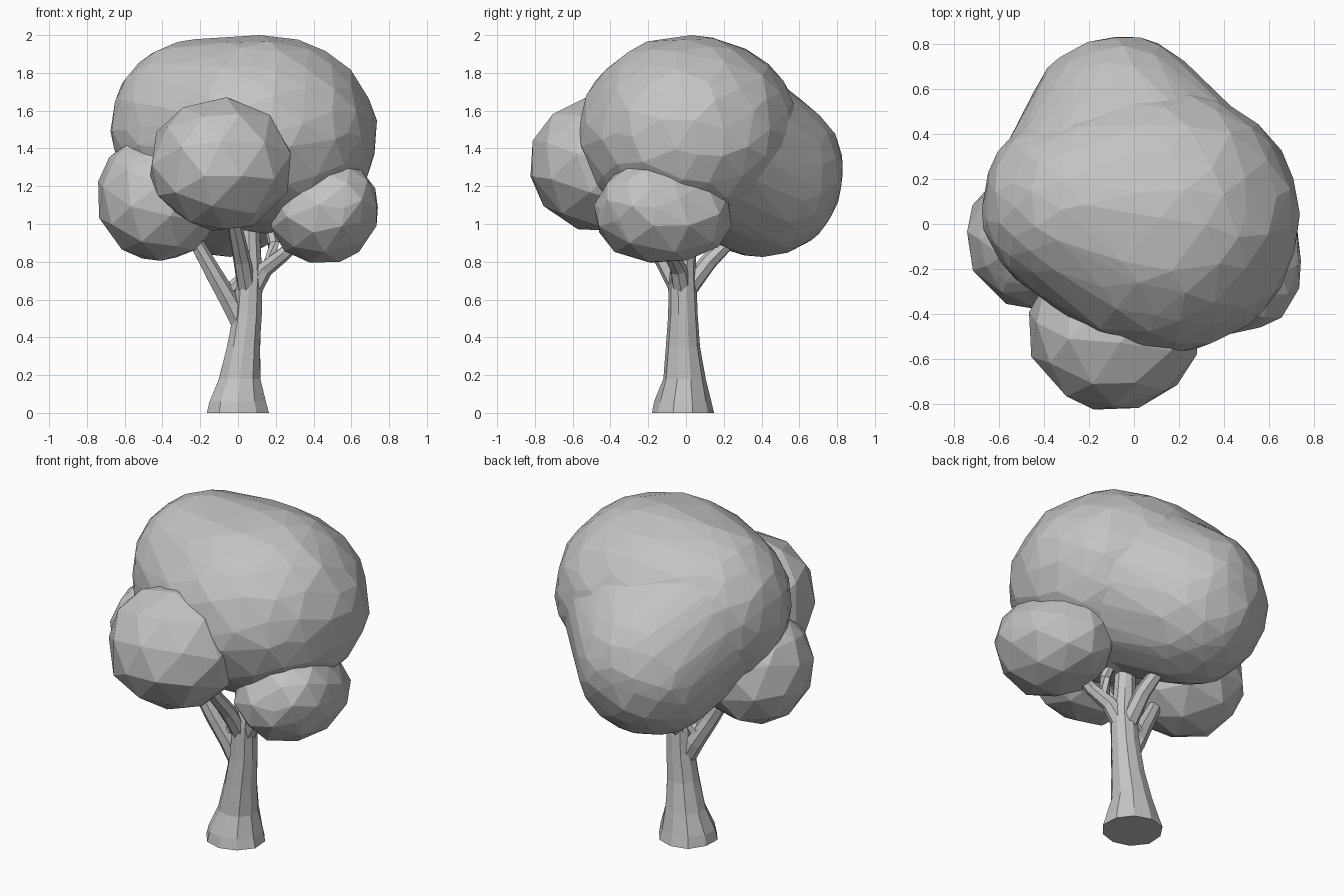
import bpy, bmesh, math, random
from mathutils import Vector, Matrix

random.seed(4)
if "Cube" in bpy.data.objects:
    bpy.data.objects.remove(bpy.data.objects["Cube"], do_unlink=True)

# One plain grey for the whole tree
grey = bpy.data.materials.new("plain_grey")
grey.use_nodes = True
colour = (0.55, 0.55, 0.55, 1)
grey.diffuse_color = colour
grey.node_tree.nodes["Principled BSDF"].inputs["Base Color"].default_value = colour


def finish(bm, name):
    bmesh.ops.recalc_face_normals(bm, faces=bm.faces)
    mesh = bpy.data.meshes.new(name)
    bm.to_mesh(mesh)
    bm.free()
    mesh.materials.append(grey)
    obj = bpy.data.objects.new(name, mesh)
    bpy.context.collection.objects.link(obj)
    return obj


def foliage(name, *lumps):
    """Faceted leaf mass wrapped around one or more irregular ellipsoids."""
    bm = bmesh.new()
    for centre, radii in lumps:
        detail = 3 if max(radii) > 0.4 else 2
        ball = bmesh.ops.create_icosphere(bm, subdivisions=detail, radius=1)["verts"]
        axis = Vector(random.uniform(-1, 1) for _ in range(3)).normalized()
        spin = Matrix.Rotation(random.uniform(0, math.pi), 3, axis)
        for v in ball:
            wobble = Vector(random.uniform(-0.06, 0.06) for _ in range(3))
            p = (spin @ v.co + wobble).normalized() * random.uniform(1.0, 1.025)
            v.co = Vector(centre) + Vector(a * r for a, r in zip(p, radii))
    # Wrap the lumps in one skin and drop whatever lies inside it
    bmesh.ops.delete(bm, geom=bm.faces[:] + bm.edges[:], context='EDGES_FACES')
    bmesh.ops.convex_hull(bm, input=bm.verts[:])
    bmesh.ops.delete(bm, geom=[v for v in bm.verts if not v.link_faces], context='VERTS')
    return finish(bm, name)


def limb(name, path, sides=8, level=False):
    """Tapered tube through (x, y, z, radius) points."""
    bm = bmesh.new()
    points = [Vector(p[:3]) for p in path]
    rings = []
    for i, p in enumerate(points):
        along = points[min(i + 1, len(points) - 1)] - points[max(i - 1, 0)]
        turn = Matrix.Identity(3) if level else along.to_track_quat('Z', 'Y').to_matrix()
        ring = []
        for s in range(sides):
            a = math.tau * (s + 0.5) / sides
            r = path[i][3] * random.uniform(0.98, 1.06)
            ring.append(bm.verts.new(p + turn @ Vector((math.cos(a) * r, math.sin(a) * r, 0))))
        rings.append(ring)
    for low, high in zip(rings, rings[1:]):
        for s in range(sides):
            t = (s + 1) % sides
            bm.faces.new((low[s], low[t], high[t], high[s]))
    bm.faces.new(rings[0])
    bm.faces.new(rings[-1])
    return finish(bm, name)


# Crown: a wide dome, and a rear mass that flows down from it
foliage("crown_main", ((0.12, 0.02, 1.475), (0.615, 0.585, 0.52)),
        ((-0.22, 0.08, 1.51), (0.45, 0.44, 0.46)))
foliage("crown_back", ((-0.06, 0.40, 1.27), (0.425, 0.43, 0.44)),
        ((-0.22, 0.1, 1.5), (0.42, 0.43, 0.44)),
        ((0.14, 0.08, 1.46), (0.53, 0.5, 0.48)))

# Lower clumps
foliage("front_clump", ((-0.09, -0.47, 1.315), (0.385, 0.365, 0.355)))
foliage("right_clump", ((-0.415, -0.06, 1.13), (0.335, 0.33, 0.33)),
        ((-0.5, -0.06, 1.24), (0.21, 0.24, 0.21)))
foliage("left_clump", ((0.45, -0.12, 1.05), (0.29, 0.37, 0.265)),
        ((0.53, -0.2, 1.11), (0.21, 0.26, 0.21)))

# Flared trunk
limb("trunk", [(0, -0.015, 0, 0.165), (0, -0.015, 0.06, 0.15), (0.01, -0.01, 0.18, 0.112),
               (0.03, -0.015, 0.35, 0.09), (0.05, -0.015, 0.52, 0.078),
               (0.06, -0.02, 0.72, 0.072), (0.06, -0.01, 0.85, 0.062),
               (0.055, 0, 1.2, 0.05)], sides=10, level=True)

# Branches reaching into the clumps
limb("right_branch", [(0.04, -0.02, 0.42, 0.05), (-0.04, -0.03, 0.58, 0.052),
                      (-0.12, -0.06, 0.72, 0.045), (-0.25, -0.09, 0.95, 0.035)], 7)
limb("right_twig", [(-0.07, -0.03, 0.63, 0.035), (0.01, -0.02, 0.7, 0.03),
                    (0.07, 0, 0.76, 0.025)], 6)
limb("left_branch", [(0.07, -0.02, 0.64, 0.05), (0.14, -0.04, 0.76, 0.045),
                     (0.24, -0.08, 0.84, 0.038), (0.36, -0.1, 0.95, 0.03)], 7)
limb("left_twig", [(0.17, -0.05, 0.79, 0.033), (0.19, -0.02, 0.9, 0.03),
                   (0.14, 0.04, 1.1, 0.025)], 6)
limb("front_branch", [(0.05, -0.03, 0.64, 0.05), (0.02, -0.12, 0.81, 0.045),
                      (-0.03, -0.3, 1.05, 0.035)], 7)
limb("back_branch", [(0.05, 0, 0.64, 0.05), (0.04, 0.12, 0.8, 0.045),
                     (0, 0.28, 0.96, 0.035)], 7)
